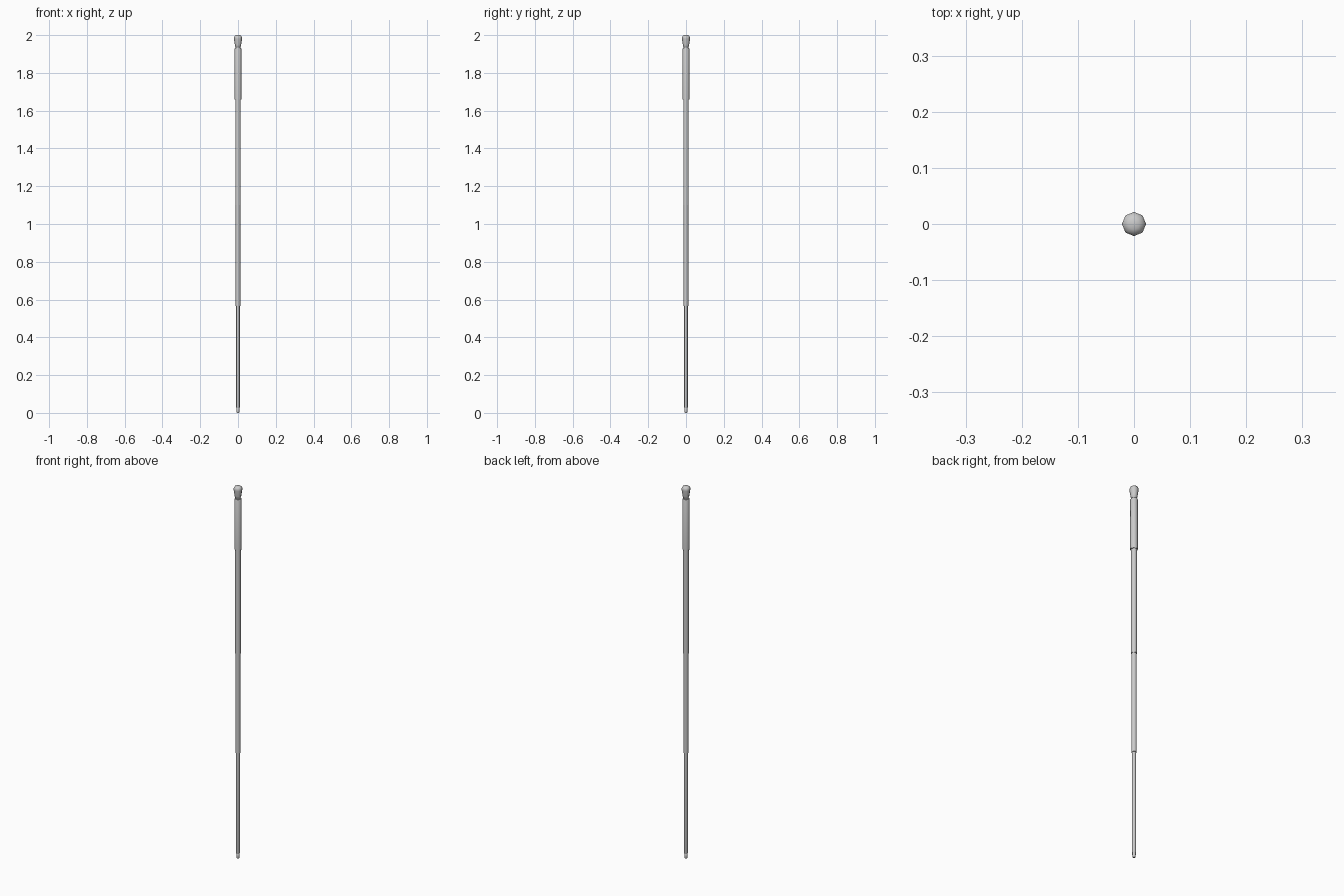
import bpy, bmesh, math

if "Cube" in bpy.data.objects:
    bpy.data.objects.remove(bpy.data.objects["Cube"])

SIDES = 8


def lathe(name, profile):
    """Spin a list of (radius, z) points into a closed, capped part."""
    bm = bmesh.new()
    rings = []
    for r, z in profile:
        rings.append([bm.verts.new((r * math.cos(2 * math.pi * i / SIDES),
                                    r * math.sin(2 * math.pi * i / SIDES), z))
                      for i in range(SIDES)])
    for a, b in zip(rings, rings[1:]):
        for i in range(SIDES):
            j = (i + 1) % SIDES
            bm.faces.new((a[i], a[j], b[j], b[i]))
    bm.faces.new(rings[0][::-1])
    bm.faces.new(rings[-1])
    mesh = bpy.data.meshes.new(name)
    bm.to_mesh(mesh)
    bm.free()
    obj = bpy.data.objects.new(name, mesh)
    bpy.context.collection.objects.link(obj)
    bpy.context.view_layer.objects.active = obj
    obj.select_set(True)
    bpy.ops.object.shade_smooth_by_angle(angle=math.radians(50))
    obj.select_set(False)
    return obj


# Rounded tip at the ground
lathe("tip", [(0.006, 0.0), (0.008, 0.004), (0.0085, 0.026), (0.007, 0.028)])

# Telescoping tubes, thin to thick
lathe("lower_tube", [(0.0085, 0.026), (0.0095, 0.03), (0.0095, 0.57)])
lathe("middle_tube", [(0.0125, 0.567), (0.0125, 1.105)])
lathe("upper_tube", [(0.0145, 1.10), (0.0145, 1.665)])

# Grip sleeve with a slightly bevelled top
lathe("grip", [(0.0185, 1.66), (0.0185, 1.927), (0.0165, 1.932)])

# Flared knob on a narrow neck with a small collar
lathe("knob", [(0.012, 1.93), (0.012, 1.937), (0.0155, 1.941), (0.0165, 1.947),
               (0.0215, 1.980), (0.0215, 1.988), (0.018, 1.995), (0.010, 2.0)])
